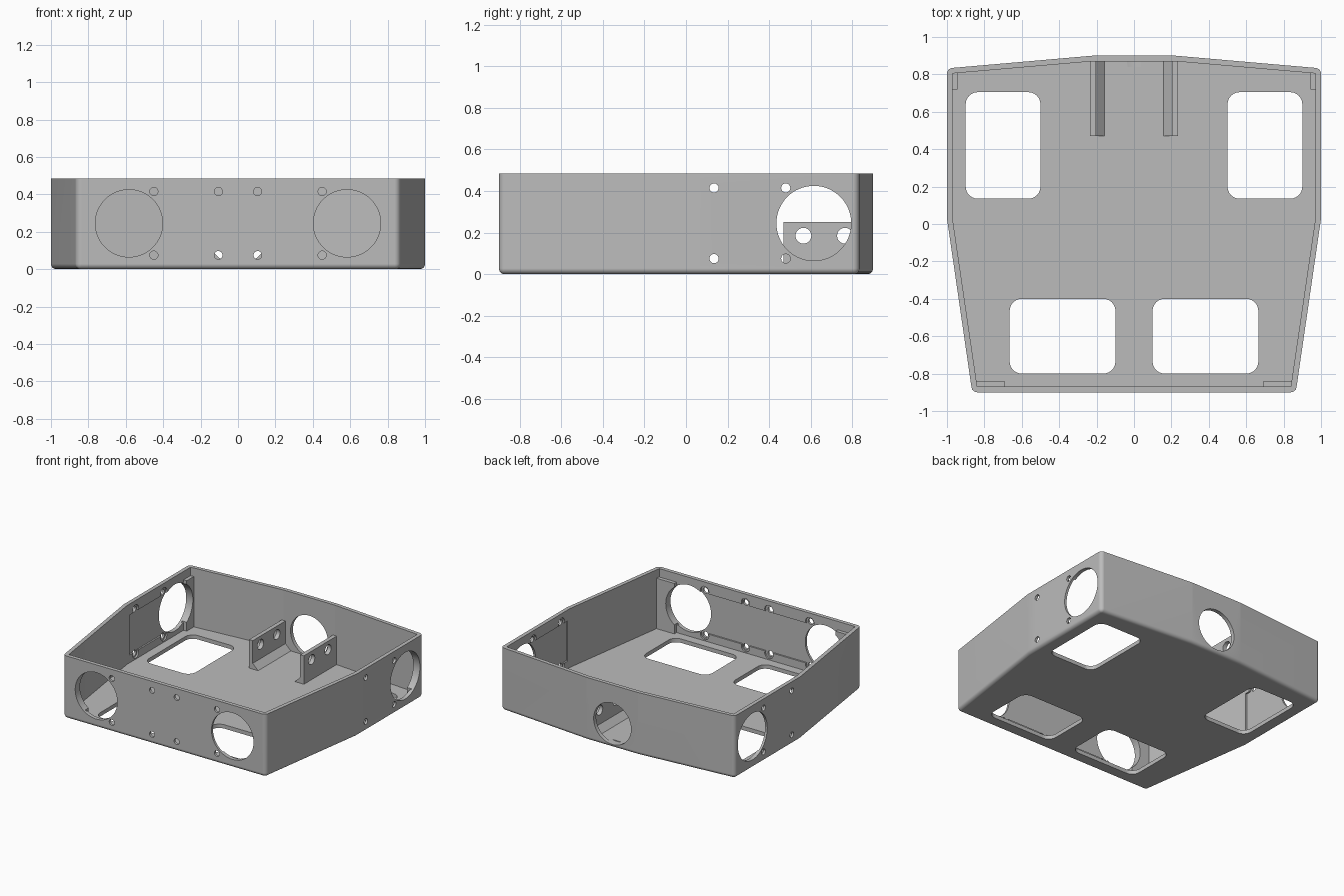
import bpy, bmesh, math
from mathutils import Matrix, Vector

cube = bpy.data.objects.get("Cube")
if cube:
    bpy.data.objects.remove(cube, do_unlink=True)

grey = bpy.data.materials.new("plain_grey")
grey.use_nodes = True
colour = (0.5, 0.5, 0.5, 1)
grey.diffuse_color = colour
grey.node_tree.nodes["Principled BSDF"].inputs["Base Color"].default_value = colour

HEIGHT, FLOOR = 0.485, 0.03


def finish(name, bm):
    bmesh.ops.recalc_face_normals(bm, faces=bm.faces[:])
    mesh = bpy.data.meshes.new(name)
    bm.to_mesh(mesh)
    bm.free()
    mesh.materials.append(grey)
    ob = bpy.data.objects.new(name, mesh)
    bpy.context.collection.objects.link(ob)
    return ob


def prism(name, points, start, end, axis="z", round_if=None, radius=0.0, segments=6):
    """Extrude a 2D outline along z (x, y points) or y (x, z points)."""
    place = (lambda a, b, c: (a, b, c)) if axis == "z" else (lambda a, b, c: (a, c, b))
    bm = bmesh.new()
    face = bm.faces.new([bm.verts.new(place(a, b, start)) for a, b in points])
    new = bmesh.ops.extrude_face_region(bm, geom=[face])["geom"]
    shift = Vector(place(0, 0, end - start))
    for v in new:
        if isinstance(v, bmesh.types.BMVert):
            v.co += shift
    bmesh.ops.recalc_face_normals(bm, faces=bm.faces[:])
    if round_if:
        edges = [e for e in bm.edges if round_if(e)]
        bmesh.ops.bevel(bm, geom=edges, offset=radius, segments=segments,
                        profile=0.5, affect="EDGES", clamp_overlap=True)
    return finish(name, bm)


def box(name, x0, x1, y0, y1, z0, z1, **kw):
    return prism(name, [(x0, y0), (x1, y0), (x1, y1), (x0, y1)], z0, z1, **kw)


def rod(name, centre, radius, length, axis):
    bm = bmesh.new()
    turn = Matrix.Rotation(math.pi / 2, 4, "Y" if axis == "x" else "X")
    bmesh.ops.create_cone(bm, cap_ends=True, segments=64 if radius > 0.1 else 28,
                          radius1=radius, radius2=radius, depth=length,
                          matrix=Matrix.Translation(centre) @ turn)
    return finish(name, bm)


def cut(target, cutter, keep=False):
    mod = target.modifiers.new("cut", "BOOLEAN")
    mod.operation, mod.solver, mod.object = "DIFFERENCE", "EXACT", cutter
    bpy.context.view_layer.objects.active = target
    bpy.ops.object.modifier_apply(modifier=mod.name)
    if not keep:
        bpy.data.objects.remove(cutter, do_unlink=True)


def mirrored(half):
    return half + [(-x, y) for x, y in reversed(half)]


def upright(e):
    a, b = e.verts
    return abs(a.co.z - b.co.z) > 0.01


def shell_edge(e):
    a, b = e.verts
    if upright(e):
        return a.co.y < -0.5 or (abs(a.co.x) > 0.9 and a.co.y > 0.5)
    return a.co.z < 0.01


# Open tray with rounded lower edges and corners
outer = mirrored([(0.865, -0.9), (1.0, 0.03), (1.0, 0.832), (0.22, 0.9)])
inner = mirrored([(0.838, -0.87), (0.97, 0.03), (0.97, 0.805), (0.22, 0.87)])
tray = prism("tray", outer, 0, HEIGHT, round_if=shell_edge, radius=0.028)
cut(tray, prism("cavity", inner, FLOOR, 1))

# Rounded floor openings
for s in (-1, 1):
    for x, y, w, d in ((0.7, 0.42, 0.2, 0.285), (0.382, -0.6, 0.283, 0.2)):
        cut(tray, box("floor_cutter", s * x - w, s * x + w, y - d, y + d, -0.2, 0.2,
                      round_if=upright, radius=0.065))

# Shallow recesses inside the front and side walls
LOW, HIGH = 0.075, 0.415
cut(tray, box("front_recess", -0.69, 0.69, -0.882, -0.8, 0.09, 0.4))
for s in (-1, 1):
    a, b = sorted((s * 0.982, s * 0.9))
    cut(tray, box("side_recess", a, b, 0.06, 0.72, 0.09, 0.4))
    for z in (LOW, HIGH):
        for x in (0.1, 0.45):
            cut(tray, rod("front_notch", (s * x, -0.842, z), 0.036, 0.08, "y"))
        for y in (0.135, 0.48):
            cut(tray, rod("side_notch", (s * 0.942, y, z), 0.036, 0.08, "x"))

# Raised corner pads
parts = [tray]
for s, side in ((-1, "right"), (1, "left")):
    a, b = sorted((s * 0.69, s * 0.848))
    front_pad = box("front_pad_" + side, a, b, -0.878, -0.842, 0.02, 0.42)
    a, b = sorted((s * 0.943, s * 0.978))
    side_pad = box("side_pad_" + side, a, b, 0.72, 0.815, 0.02, 0.42)
    parts += [front_pad, side_pad]

    # Large round openings and screw holes
    hole = rod("front_hole", (s * 0.583, -0.88, 0.245), 0.18, 0.2, "y")
    cut(front_pad, hole, keep=True)
    cut(tray, hole)
    hole = rod("side_hole", (s * 0.98, 0.615, 0.245), 0.18, 0.2, "x")
    cut(side_pad, hole, keep=True)
    cut(tray, hole)
    for z in (LOW, HIGH):
        for x in (0.105, 0.45):
            cut(tray, rod("front_screw", (s * x, -0.88, z), 0.022, 0.2, "y"))
        for y in (0.135, 0.48):
            cut(tray, rod("side_screw", (s * 0.98, y, z), 0.022, 0.2, "x"))

    # Upright bracket with a sloped inner foot
    profile = [(0.235, 0.02), (0.235, 0.25), (0.203, 0.25),
               (0.203, 0.075), (0.157, 0.03), (0.157, 0.02)]
    bracket = prism("bracket_" + side, [(s * x, z) for x, z in profile], 0.47, 0.88, axis="y")
    for y in (0.565, 0.765):
        cut(bracket, rod("bracket_hole", (s * 0.2, y, 0.185), 0.038, 0.3, "x"))
    parts.append(bracket)

# Round opening in the back wall
cut(tray, rod("back_hole", (0, 0.9, 0.185), 0.16, 0.12, "y"))

# Smooth the curved surfaces and keep broad faces flat
for ob in parts:
    bpy.ops.object.select_all(action="DESELECT")
    ob.select_set(True)
    bpy.context.view_layer.objects.active = ob
    bpy.ops.object.shade_smooth_by_angle(angle=math.radians(30))
    bm = bmesh.new()
    bm.from_mesh(ob.data)
    for e in bm.edges:
        if len(e.link_faces) == 2 and all(f.calc_area() > 0.05 for f in e.link_faces):
            e.smooth = False
    bm.to_mesh(ob.data)
    bm.free()
    mod = ob.modifiers.new("flat_faces", "WEIGHTED_NORMAL")
    mod.keep_sharp = True
